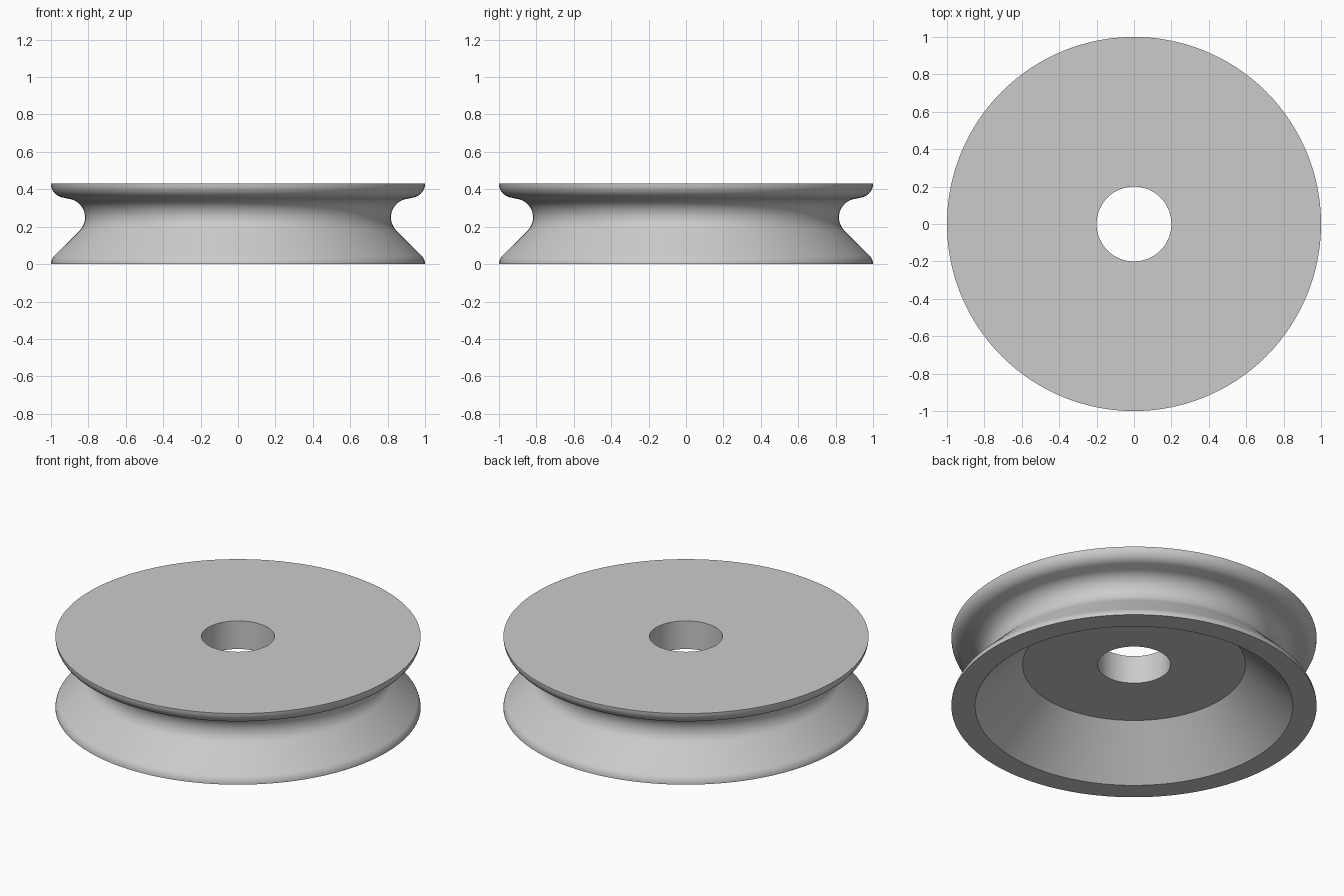
import bpy, bmesh, math

cube = bpy.data.objects.get("Cube")
if cube:
    bpy.data.objects.remove(cube, do_unlink=True)

SEGMENTS = 128


def arc(cx, cz, radius, start, end, steps):
    """Points on an arc in the radius/height plane, angles in degrees."""
    angles = [math.radians(start + (end - start) * i / steps) for i in range(steps + 1)]
    return [(cx + radius * math.cos(a), cz + radius * math.sin(a)) for a in angles]


# Closed cross-section: lower lip, groove, upper lip, bore, hollow underside
profile = arc(0.937, 0, 0.063, 0, 45, 6)
profile += arc(0.918, 0.25, 0.1, 225, 105, 16)
profile += arc(0.925, 0.43, 0.075, -75, 0, 8)
profile += [(0.2, 0.43), (0.2, 0.26), (0.61, 0.26), (0.87, 0)]

# Revolve the cross-section around the vertical axis
bm = bmesh.new()
rings = []
for s in range(SEGMENTS):
    a = 2 * math.pi * s / SEGMENTS
    rings.append([bm.verts.new((r * math.cos(a), r * math.sin(a), z)) for r, z in profile])
count = len(profile)
for s, ring in enumerate(rings):
    following = rings[(s + 1) % SEGMENTS]
    for i in range(count):
        j = (i + 1) % count
        bm.faces.new((ring[i], following[i], following[j], ring[j]))
bmesh.ops.recalc_face_normals(bm, faces=bm.faces)
mesh = bpy.data.meshes.new("pulley_wheel")
bm.to_mesh(mesh)
bm.free()

# Plain grey finish
grey = bpy.data.materials.new("light_grey")
grey.use_nodes = True
colour = (0.6, 0.6, 0.6, 1)
grey.diffuse_color = colour
grey.node_tree.nodes["Principled BSDF"].inputs["Base Color"].default_value = colour
mesh.materials.append(grey)

wheel = bpy.data.objects.new("pulley_wheel", mesh)
bpy.context.collection.objects.link(wheel)
bpy.context.view_layer.objects.active = wheel
wheel.select_set(True)
bpy.ops.object.shade_smooth_by_angle(angle=math.radians(30))
